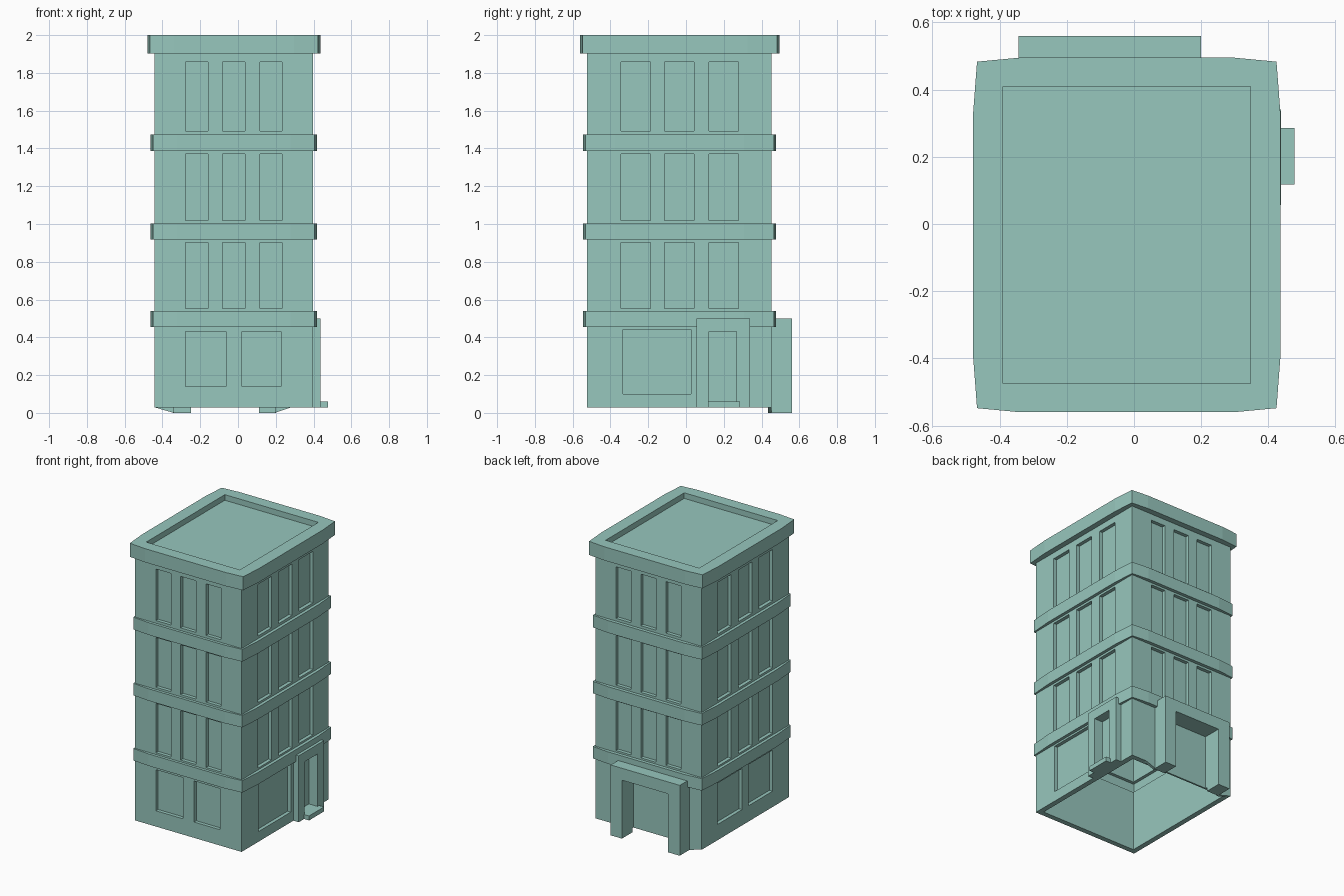
import bpy
import bmesh

if "Cube" in bpy.data.objects:
    bpy.data.objects.remove(bpy.data.objects["Cube"])

X0, X1, Y0, Y1 = -0.441, 0.396, -0.525, 0.453   # wall planes
BASE = 0.028
RECESS = 0.025

mat = bpy.data.materials.new("teal_paint")
mat.diffuse_color = (0.31, 0.57, 0.51, 1.0)
mat.use_nodes = True
mat.node_tree.nodes["Principled BSDF"].inputs["Base Color"].default_value = mat.diffuse_color


def add_box(bm, x0, x1, y0, y1, z0, z1):
    v = [bm.verts.new((x, y, z)) for z in (z0, z1)
         for x, y in ((x0, y0), (x1, y0), (x1, y1), (x0, y1))]
    bm.faces.new(v[3::-1])
    bm.faces.new(v[4:])
    for i in range(4):
        j = (i + 1) % 4
        bm.faces.new((v[i], v[j], v[j + 4], v[i + 4]))


def finish(name, bm):
    bmesh.ops.recalc_face_normals(bm, faces=bm.faces)
    me = bpy.data.meshes.new(name)
    bm.to_mesh(me)
    bm.free()
    me.materials.append(mat)
    ob = bpy.data.objects.new(name, me)
    bpy.context.collection.objects.link(ob)
    return ob


def boxes(name, *dims):
    bm = bmesh.new()
    for d in dims:
        add_box(bm, *d)
    return finish(name, bm)


def cut(ob, *dims):
    cutter = boxes("cutter", *dims)
    cutter.hide_render = True
    m = ob.modifiers.new("cut", 'BOOLEAN')
    m.operation = 'DIFFERENCE'
    m.solver = 'EXACT'
    m.object = cutter
    bpy.context.view_layer.update()
    dg = bpy.context.evaluated_depsgraph_get()
    me = bpy.data.meshes.new_from_object(ob.evaluated_get(dg))
    ob.modifiers.clear()
    ob.data = me
    bpy.data.objects.remove(cutter)


def prism(name, lo_pts, hi_pts):
    bm = bmesh.new()
    lo = [bm.verts.new(p) for p in lo_pts]
    hi = [bm.verts.new(p) for p in hi_pts]
    bm.faces.new(lo[::-1])
    bm.faces.new(hi)
    n = len(lo)
    for i in range(n):
        j = (i + 1) % n
        bm.faces.new((lo[i], lo[j], hi[j], hi[i]))
    return finish(name, bm)


def bowed_slab(name, x0, x1, y0, y1, z0, z1, bow=0.012):
    # rectangle whose sides bulge slightly towards the middle
    a, b = 0.14, 0.17
    pts = [(x0 + bow, y0 + bow), (x0 + a, y0), (x1 - a, y0), (x1 - bow, y0 + bow),
           (x1, y0 + b), (x1, y1 - b), (x1 - bow, y1 - bow), (x1 - a, y1),
           (x0 + a, y1), (x0 + bow, y1 - bow), (x0, y1 - b), (x0, y0 + b)]
    return prism(name, [(x, y, z0) for x, y in pts], [(x, y, z1) for x, y in pts])


# window recesses
cuts = []


def front(x0, x1, z0, z1):
    cuts.append((x0, x1, Y0 - 0.1, Y0 + RECESS, z0, z1))


def back(x0, x1, z0, z1):
    cuts.append((x0, x1, Y1 - RECESS, Y1 + 0.1, z0, z1))


def right(y0, y1, z0, z1):
    cuts.append((X1 - RECESS, X1 + 0.1, y0, y1, z0, z1))


def left(y0, y1, z0, z1):
    cuts.append((X0 - 0.1, X0 + RECESS, y0, y1, z0, z1))


for z0, z1 in ((0.553, 0.903), (1.018, 1.371), (1.492, 1.858)):
    for x0, x1 in ((-0.278, -0.158), (-0.083, 0.038), (0.117, 0.233)):
        front(x0, x1, z0, z1)
        back(x0, x1, z0, z1)
    for y0, y1 in ((-0.343, -0.188), (-0.113, 0.042), (0.122, 0.277)):
        right(y0, y1, z0, z1)
        left(y0, y1, z0, z1)

# ground floor windows, side door and rear gateway
front(-0.278, -0.063, 0.14, 0.432)
front(0.022, 0.228, 0.14, 0.432)
right(-0.333, 0.027, 0.10, 0.442)
left(-0.343, -0.07, 0.14, 0.432)
left(0.0, 0.277, 0.14, 0.432)
right(0.122, 0.267, 0.06, 0.432)
back(-0.25, 0.115, 0.0, 0.415)

walls = boxes("walls", (X0, X1, Y0, Y1, BASE, 1.93))
cut(walls, *cuts)

# hollow shell, open underneath, grooved behind each floor band
T, G = 0.037, 0.015
BANDS = ((0.455, 0.54), (0.918, 1.003), (1.386, 1.473))
cut(walls, (X0 + T, X1 - T, Y0 + T, Y1 - T, -0.1, 1.91))
cut(walls, *[(X0 + G, X1 - G, Y0 + G, Y1 - G, z0 + 0.005, z1 - 0.003) for z0, z1 in BANDS])

# floor bands, kept as rings so the shell stays hollow
for i, (z0, z1) in enumerate(BANDS):
    band = bowed_slab(f"floor_band_{i + 1}", -0.462, 0.418, -0.545, 0.477, z0, z1)
    g = 0.008
    cut(band, (X0 + g, X1 - g, Y0 + g, Y1 - g, z0 - 0.1, z1 + 0.1))

# cornice with sunken roof
cornice = bowed_slab("roof_cornice", -0.479, 0.436, -0.56, 0.495, 1.903, 2.0)
cut(cornice, (-0.39, 0.346, -0.474, 0.409, 1.96, 2.1))

# rear gateway: two pillars and a lintel
boxes("rear_gateway",
      (-0.343, -0.25, Y1 - 0.01, 0.56, 0.0, 0.415),
      (0.112, 0.20, Y1 - 0.01, 0.56, 0.0, 0.415),
      (-0.343, 0.20, Y1 - 0.01, 0.56, 0.415, 0.5))

# small sloping feet where the gateway meets the wall
for name, xa, xb in (("left_foot", -0.44, -0.34), ("right_foot", 0.28, 0.195)):
    tri = ((xa, BASE + 0.001), (xb, BASE + 0.001), (xb, 0.0))
    prism(name, [(x, Y1 - 0.02, z) for x, z in tri], [(x, Y1, z) for x, z in tri])

# side door surround and step
boxes("door_surround",
      (X1 - 0.02, 0.438, 0.056, 0.122, BASE, 0.432),
      (X1 - 0.02, 0.438, 0.267, 0.34, BASE, 0.432),
      (X1 - 0.02, 0.438, 0.056, 0.34, 0.432, 0.5))
boxes("door_step", (X1 - 0.02, 0.477, 0.117, 0.285, BASE, 0.06))
